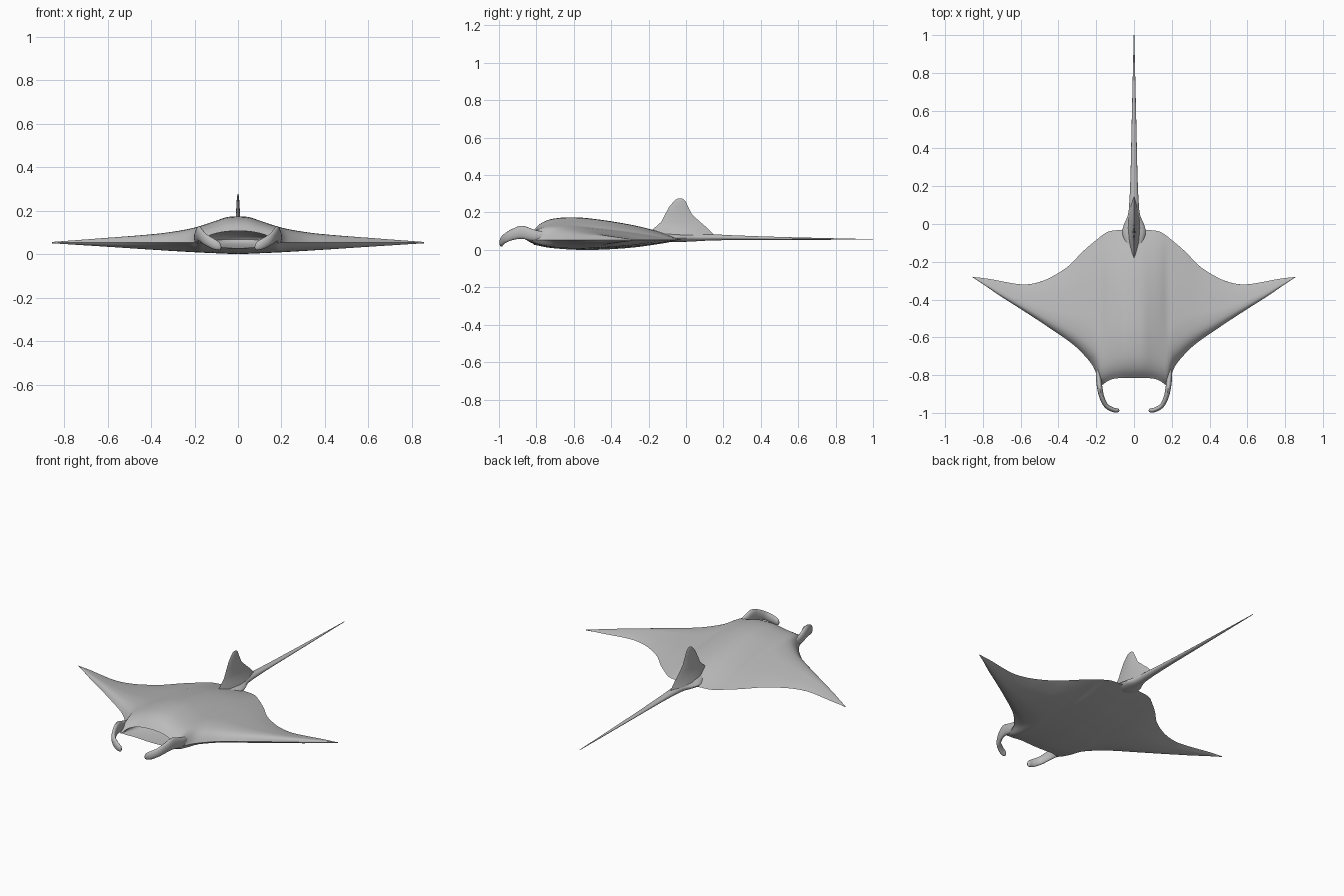
import bpy, bmesh, math
from mathutils import Vector

if "Cube" in bpy.data.objects:
    bpy.data.objects.remove(bpy.data.objects["Cube"])

skin = bpy.data.materials.new("grey skin")
skin.use_nodes = True
grey = (0.5, 0.5, 0.5, 1)
skin.diffuse_color = grey
skin.node_tree.nodes["Principled BSDF"].inputs["Base Color"].default_value = grey


def curve(points, x):
    """Smooth interpolation through (x, value) points."""
    n = len(points)
    x = min(max(x, points[0][0]), points[-1][0])
    i = next(k for k in range(n - 1) if x <= points[k + 1][0])

    def slope(k):
        a, b = points[max(k - 1, 0)], points[min(k + 1, n - 1)]
        return (b[1] - a[1]) / (b[0] - a[0])
    (x0, y0), (x1, y1) = points[i], points[i + 1]
    h = x1 - x0
    s = (x - x0) / h
    return ((1 + 2 * s) * (1 - s) ** 2 * y0 + s * (1 - s) ** 2 * h * slope(i)
            + s * s * (3 - 2 * s) * y1 + s * s * (s - 1) * h * slope(i + 1))


def loft(name, rings, angle=50):
    """Skin a row of closed rings and cap both ends."""
    bm = bmesh.new()
    rows = [[bm.verts.new(p) for p in ring] for ring in rings]
    count = len(rows[0])
    for a, b in zip(rows, rows[1:]):
        for j in range(count):
            k = (j + 1) % count
            bm.faces.new((a[j], a[k], b[k], b[j]))
    bm.faces.new(rows[0])
    bm.faces.new(rows[-1])
    bmesh.ops.remove_doubles(bm, verts=bm.verts, dist=0.0003)
    bmesh.ops.recalc_face_normals(bm, faces=bm.faces)
    mesh = bpy.data.meshes.new(name)
    bm.to_mesh(mesh)
    bm.free()
    mesh.materials.append(skin)
    obj = bpy.data.objects.new(name, mesh)
    bpy.context.collection.objects.link(obj)
    bpy.ops.object.select_all(action='DESELECT')
    obj.select_set(True)
    bpy.context.view_layer.objects.active = obj
    bpy.ops.object.shade_smooth_by_angle(angle=math.radians(angle))
    return obj


def sweep(name, path, steps=6, sides=16):
    """Elliptical tube; path rows are x, y, z, half width, half height."""
    samples = []
    for i in range((len(path) - 1) * steps + 1):
        samples.append([curve([(k, p[c]) for k, p in enumerate(path)], i / steps)
                        for c in range(5)])
    rings = []
    for i, (x, y, z, w, h) in enumerate(samples):
        a, b = samples[max(i - 1, 0)], samples[min(i + 1, len(samples) - 1)]
        side = Vector((b[1] - a[1], a[0] - b[0], 0)).normalized()
        ring = []
        for j in range(sides):
            q = math.tau * j / sides
            ring.append(Vector((x, y, z)) + side * w * math.cos(q)
                        + Vector((0, 0, h * math.sin(q))))
        rings.append(ring)
    return loft(name, rings)


# Body and wings: outline, heights and chord profiles by distance from the middle
TIP = 0.855
LEAD = [(0, -.815), (.1, -.818), (.14, -.832), (.165, -.85), (.18, -.855), (.195, -.81),
        (.21, -.765), (.25, -.71), (.32, -.64), (.47, -.535), (.6, -.45), (.71, -.38),
        (.79, -.325), (TIP, -.282)]
TRAIL = [(0, -.02), (.06, -.03), (.14, -.042), (.2, -.085), (.27, -.145), (.35, -.225),
         (.45, -.287), (.52, -.312), (.587, -.32), (.68, -.307), (.77, -.29), (TIP, -.28)]
TOP = [(0, .174), (.05, .17), (.1, .154), (.2, .122), (.3, .103), (.4, .091),
       (.6, .075), (TIP, .056)]
BELLY = [(0, 0), (.2, .009), (.4, .021), (.6, .034), (TIP, .05)]
BACK_SHAPE = [(0, 0), (.05, .55), (.13, .9), (.28, 1), (.44, .87), (.7, .55), (.85, .3), (1, 0)]
BELLY_SHAPE = [(0, 0), (.1, .6), (.25, .94), (.4, 1), (.65, .75), (.85, .35), (1, 0)]
EDGE = 0.054
CHORD = 32
MOUTH = 12


def body_ring(x):
    a = abs(x)
    front, back = curve(LEAD, a), curve(TRAIL, a)
    gape = math.sqrt(max(0, 1 - (a / 0.165) ** 2))
    upper, lower = 0.053 * gape, -0.026 * gape

    def surface(t, lip, height, shape):
        base = EDGE + lip * (1 - t)
        return (x, front + (back - front) * t, base + (height - base) * curve(shape, t))
    ts = [(1 - math.cos(math.pi * i / CHORD)) / 2 for i in range(CHORD + 1)]
    ring = [surface(t, upper, curve(TOP, a), BACK_SHAPE) for t in reversed(ts)]
    # hollow mouth between the two lips
    for i in range(1, MOUTH):
        q = math.pi * i / MOUTH
        mix = (1 - math.cos(q)) / 2
        ring.append((x, front + 0.2 * gape * math.sin(q), EDGE + upper + (lower - upper) * mix))
    ring += [surface(t, lower, curve(BELLY, a), BELLY_SHAPE) for t in ts[:-1]]
    return ring


half = [TIP * (i / 60) ** 1.25 for i in range(61)]
stations = [-x for x in reversed(half[1:])] + half
loft("body_and_wings", [body_ring(x) for x in stations])

# Curled head fins beside the mouth
for label, s in (("left", 1), ("right", -1)):
    sweep(label + "_head_fin", [
        (s * .195, -.74, .075, .006, .015),
        (s * .188, -.81, .078, .014, .03),
        (s * .18, -.875, .094, .014, .035),
        (s * .169, -.92, .085, .013, .031),
        (s * .147, -.962, .066, .012, .027),
        (s * .112, -.983, .047, .012, .025),
        (s * .085, -.987, .036, .01, .018),
        (s * .077, -.987, .032, .002, .004)])

# Whip tail with a flared root
sweep("tail", [
    (0, -.16, .07, .03, .02), (0, -.06, .064, .06, .022), (0, -.01, .063, .056, .02),
    (0, .05, .066, .032, .02), (0, .13, .067, .024, .017), (0, .28, .065, .018, .012),
    (0, .55, .061, .012, .007), (0, 1, .056, .0015, .0015)])

# Dorsal fin: lens-shaped slices of height, front, back and half thickness
FIN = [(.07, -.2, .16, .034), (.1, -.19, .13, .024), (.125, -.16, .105, .016),
       (.15, -.132, .075, .012), (.19, -.112, .032, .009), (.23, -.09, .012, .007),
       (.26, -.065, -.002, .005), (.272, -.05, -.014, .003), (.276, -.036, -.024, .001)]
slices = []
for z, front, back, thick in FIN:
    ring = []
    for j in range(20):
        q = math.tau * j / 20
        ring.append((thick * math.sin(q) * abs(math.sin(q)),
                     (front + back) / 2 + (back - front) / 2 * math.cos(q), z))
    slices.append(ring)
loft("dorsal_fin", slices)
